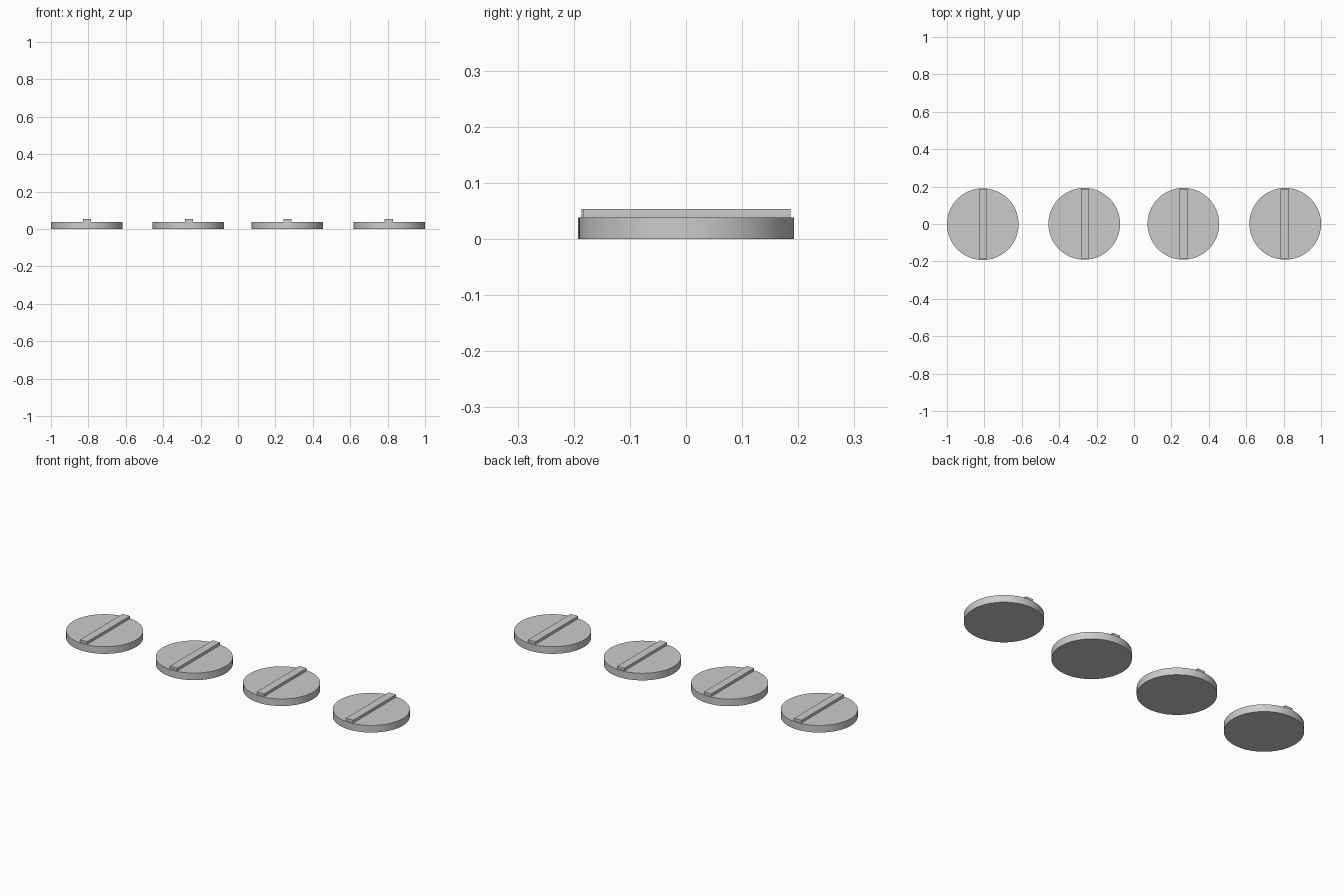
import bpy

if "Cube" in bpy.data.objects:
    bpy.data.objects.remove(bpy.data.objects["Cube"])

RADIUS, DISC_H = 0.1915, 0.039
BAR_W, BAR_L, BAR_TOP = 0.044, 0.37, 0.054


def add_disc(name, x, y):
    bpy.ops.mesh.primitive_cylinder_add(vertices=96, radius=RADIUS, depth=DISC_H,
                                        location=(x, y, DISC_H / 2))
    disc = bpy.context.object
    disc.name = name
    bpy.ops.object.shade_smooth_by_angle()
    return disc


def add_bar(name, x, y):
    # Bar is sunk slightly into the disc
    bottom = DISC_H - 0.004
    bpy.ops.mesh.primitive_cube_add(size=1, location=(x, y, (bottom + BAR_TOP) / 2))
    bar = bpy.context.object
    bar.name = name
    bar.scale = (BAR_W, BAR_L, BAR_TOP - bottom)
    bpy.ops.object.transform_apply(location=False, rotation=False, scale=True)
    return bar


# Row of four knobs: disc centre x, bar centre x, y shift
knobs = [(-0.8085, -0.807, -0.001), (-0.266, -0.262, 0.001),
         (0.264, 0.265, 0.001), (0.8085, 0.806, 0.001)]
for i, (disc_x, bar_x, y) in enumerate(knobs, 1):
    disc = add_disc(f"knob_disc_{i}", disc_x, y)
    bar = add_bar(f"knob_grip_bar_{i}", bar_x, y)
